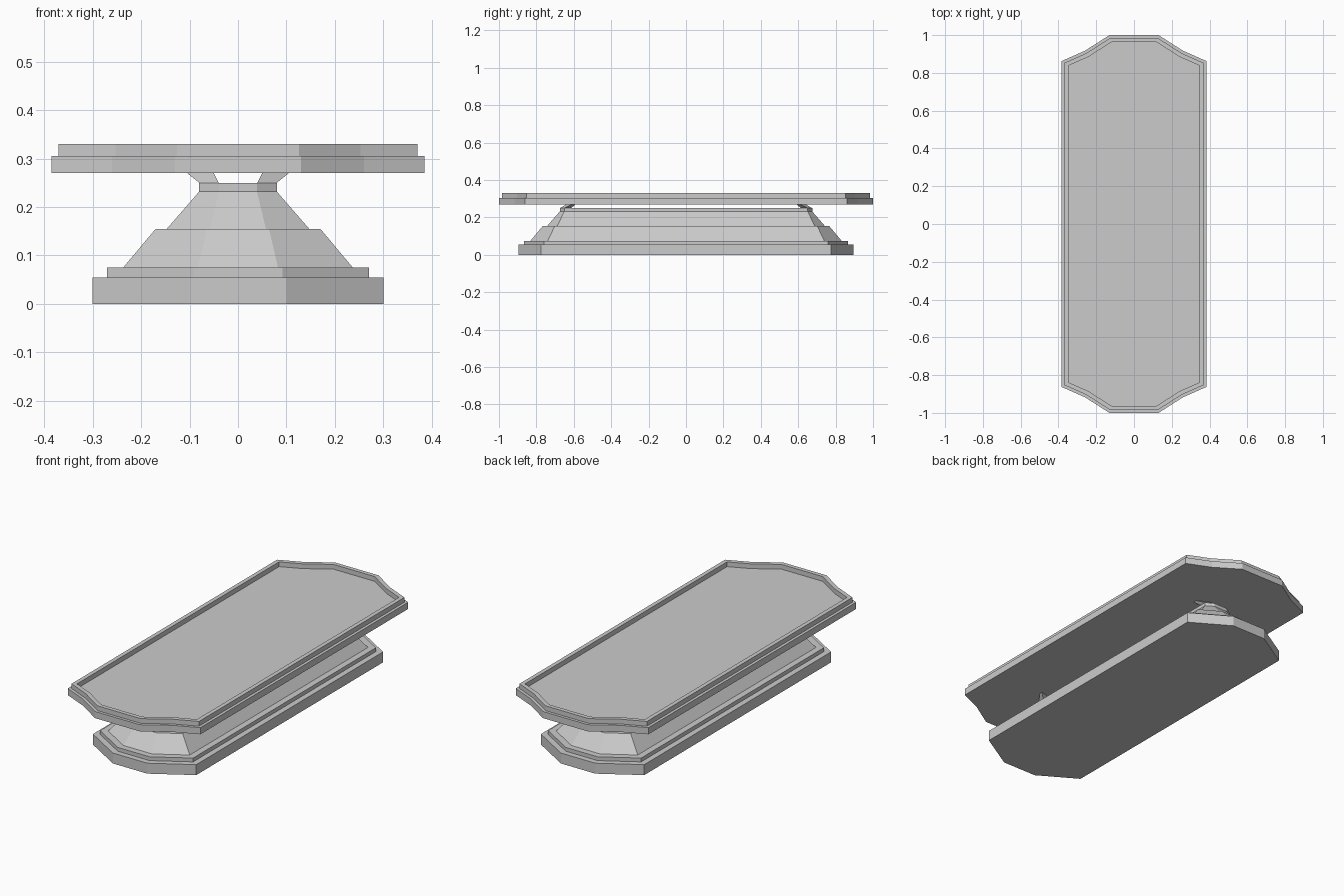
import bpy
from mathutils import Vector

if "Cube" in bpy.data.objects:
    bpy.data.objects.remove(bpy.data.objects["Cube"])


def outline(corner):
    """Mirror a quarter outline (side to end) into a full counter-clockwise loop."""
    q = [Vector(p) for p in corner]
    pts = list(q)
    pts += [Vector((-p.x, p.y)) for p in reversed(q)]
    pts += [Vector((-p.x, -p.y)) for p in q]
    pts += [Vector((p.x, -p.y)) for p in reversed(q)]
    return pts


def inset(pts, d):
    """Move every edge inward by d with mitred corners."""
    out = []
    for i, p in enumerate(pts):
        e1 = (p - pts[i - 1]).normalized()
        e2 = (pts[(i + 1) % len(pts)] - p).normalized()
        n1, n2 = Vector((-e1.y, e1.x)), Vector((-e2.y, e2.x))
        out.append(p + (n1 + n2) * (d / (1 + n1.dot(n2))))
    return out


def loft(name, rings):
    """Skin a stack of rings of 3D points, capped at both ends."""
    n = len(rings[0])
    verts = [v for r in rings for v in r]
    faces = [list(range(n))[::-1],
             list(range(n * (len(rings) - 1), n * len(rings)))]
    for k in range(len(rings) - 1):
        for i in range(n):
            j = (i + 1) % n
            faces.append((k*n + i, k*n + j, (k+1)*n + j, (k+1)*n + i))
    mesh = bpy.data.meshes.new(name)
    mesh.from_pydata(verts, [], faces)
    mesh.update()
    obj = bpy.data.objects.new(name, mesh)
    bpy.context.collection.objects.link(obj)
    return obj


def profile_loft(name, pts, profile):
    return loft(name, [[(p.x, p.y, z) for p in inset(pts, d)] for d, z in profile])


# Stepped pedestal: (inset, height) profile around a long octagon
base = outline([(0.30, 0.775), (0.10, 0.895)])
profile_loft("pedestal", base, [
    (0, 0), (0, 0.055), (0.03, 0.055), (0.03, 0.075), (0.063, 0.075),
    (0.13, 0.155), (0.153, 0.155), (0.22, 0.232), (0.22, 0.25)])

# Table top with stepped edge and shallow recess
top = outline([(0.385, 0.862), (0.26, 0.917), (0.13, 1.0)])
profile_loft("table_top", top, [
    (0, 0.27), (0, 0.305), (0.015, 0.305), (0.015, 0.33),
    (0.037, 0.33), (0.037, 0.305)])

# Four small flared brackets on the chamfered pedestal corners
bracket = loft("corner_bracket", [
    [(0.08, 0.615, 0.25), (0.08, 0.65, 0.25), (0.04, 0.673, 0.25), (0.04, 0.64, 0.25)],
    [(0.105, 0.59, 0.27), (0.105, 0.61, 0.27), (0.05, 0.64, 0.27), (0.05, 0.61, 0.27)]])
mirror = bracket.modifiers.new("mirror", 'MIRROR')
mirror.use_axis = (True, True, False)
